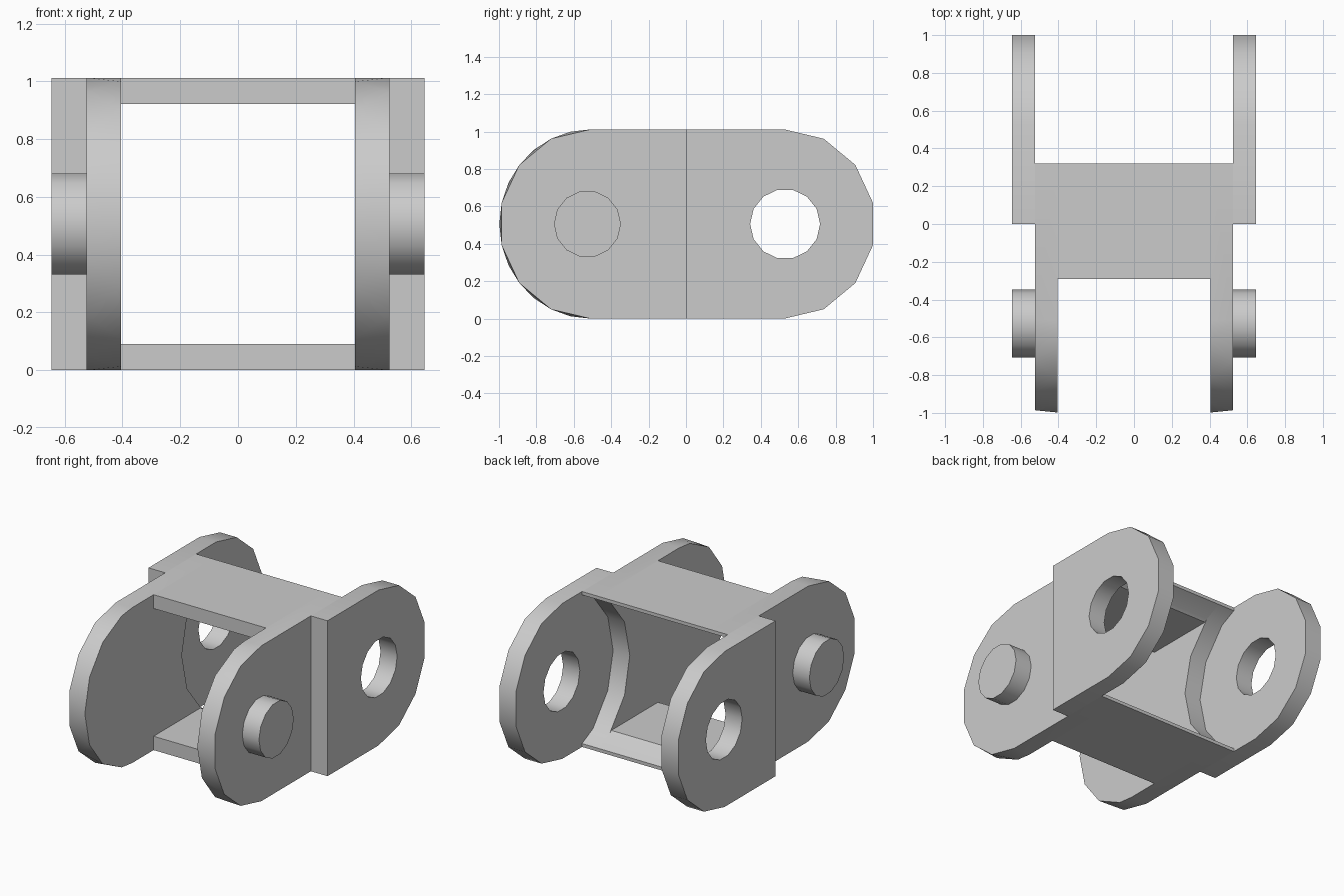
import bpy
import bmesh
from math import sin, cos, pi, radians

cube = bpy.data.objects.get("Cube")
if cube:
    bpy.data.objects.remove(cube, do_unlink=True)

# Shared dimensions
HEIGHT = 1.012
MID = HEIGHT / 2
STEP = 2 * pi / 14
INNER, SEAM, OUTER = 0.405, 0.525, 0.645
BRIDGE_BACK = 0.32
PIVOT = 0.527

steel = bpy.data.materials.new("steel_grey")
steel.use_nodes = True
GREY = (0.6, 0.6, 0.6, 1)
steel.diffuse_color = GREY
steel.node_tree.nodes["Principled BSDF"].inputs["Base Color"].default_value = GREY


def arc(y, ry, rz, angles):
    """Points in the side plane, angle zero pointing to the back."""
    return [(y + ry * cos(a), MID + rz * sin(a)) for a in angles]


def finish(name, bm, mirrored):
    bmesh.ops.recalc_face_normals(bm, faces=bm.faces)
    mesh = bpy.data.meshes.new(name)
    bm.to_mesh(mesh)
    bm.free()
    mesh.materials.append(steel)
    obj = bpy.data.objects.new(name, mesh)
    bpy.context.collection.objects.link(obj)
    if mirrored:
        obj.modifiers.new("other_side", 'MIRROR').use_mirror_merge = False
    bpy.ops.object.select_all(action='DESELECT')
    obj.select_set(True)
    bpy.context.view_layer.objects.active = obj
    bpy.ops.object.shade_smooth_by_angle(angle=radians(30))
    return obj


def prism(name, loops, x0, x1, mirrored=True):
    """Extrude an outline, with optional hole loops, along x."""
    bm = bmesh.new()
    edges = []
    for loop in loops:
        verts = [bm.verts.new((x0, y, z)) for y, z in loop]
        edges += [bm.edges.new((a, b)) for a, b in zip(verts, verts[1:] + verts[:1])]
    bmesh.ops.triangle_fill(bm, use_beauty=True, use_dissolve=False, edges=edges)
    made = bmesh.ops.extrude_face_region(bm, geom=bm.faces[:], use_keep_orig=True)
    moved = [g for g in made["geom"] if isinstance(g, bmesh.types.BMVert)]
    bmesh.ops.translate(bm, verts=moved, vec=(x1 - x0, 0, 0))
    return finish(name, bm, mirrored)


# Outer plates: rounded back end, square front, pin hole
round_back = arc(0.525, 0.487, MID, [-pi / 2 + STEP * k for k in range(8)])
pin_hole = arc(PIVOT + 0.003, 0.187, 0.187, [STEP * k for k in range(14)])
prism("outer_plates", [[(0, 0)] + round_back + [(0, HEIGHT)], pin_hole], SEAM, OUTER)

# Pins on the front plates
prism("pins", [arc(-PIVOT, 0.179, 0.179, [STEP * k for k in range(14)])],
      SEAM - 0.02, OUTER)

# Clearance hollow at the back of the inner plates and bridges
hollow = arc(0.55, 0.55, 0.55, [pi - STEP * k for k in range(-2, 3)])
hollow.sort(key=lambda p: -p[1])
LIP = 0.484
hollow = ([(BRIDGE_BACK, HEIGHT), (BRIDGE_BACK, MID + LIP)] + hollow
          + [(BRIDGE_BACK, MID - LIP), (BRIDGE_BACK, 0)])


def inner_plates():
    """Front plates whose two faces have staggered rounded ends."""
    angles_out = [-pi / 2 + STEP * k for k in range(8)]
    angles_in = [-pi / 2] + [STEP * k for k in range(-3, 4)] + [pi / 2]
    bm = bmesh.new()

    def ring(x, angles):
        front = arc(-0.51, -0.488, MID, angles)
        return ([bm.verts.new((x, *p)) for p in front],
                [bm.verts.new((x, *p)) for p in hollow])

    front_o, back_o = ring(SEAM, angles_out)
    front_i, back_i = ring(INNER, angles_in)
    bm.faces.new(front_o + back_o)
    bm.faces.new(front_i + back_i)
    # Zigzag triangles round the end
    for j in range(8):
        bm.faces.new((front_o[j], front_i[j], front_i[j + 1]))
        if j < 7:
            bm.faces.new((front_o[j], front_o[j + 1], front_i[j + 1]))
    # Straight rim and hollow
    rim_o = [front_o[-1]] + back_o + [front_o[0]]
    rim_i = [front_i[-1]] + back_i + [front_i[0]]
    for k in range(len(rim_o) - 1):
        bm.faces.new((rim_o[k], rim_o[k + 1], rim_i[k + 1], rim_i[k]))
    return finish("inner_plates", bm, True)


inner_plates()

# Top and bottom bridges, thinned at the back by the hollow
floor = HEIGHT - 0.09
top = [(-0.29, HEIGHT), (-0.29, floor), (0.19, floor), hollow[2], hollow[1], hollow[0]]
bottom = [(y, HEIGHT - z) for y, z in top]
prism("top_bridge", [top], -INNER, INNER, mirrored=False)
prism("bottom_bridge", [bottom], -INNER, INNER, mirrored=False)
